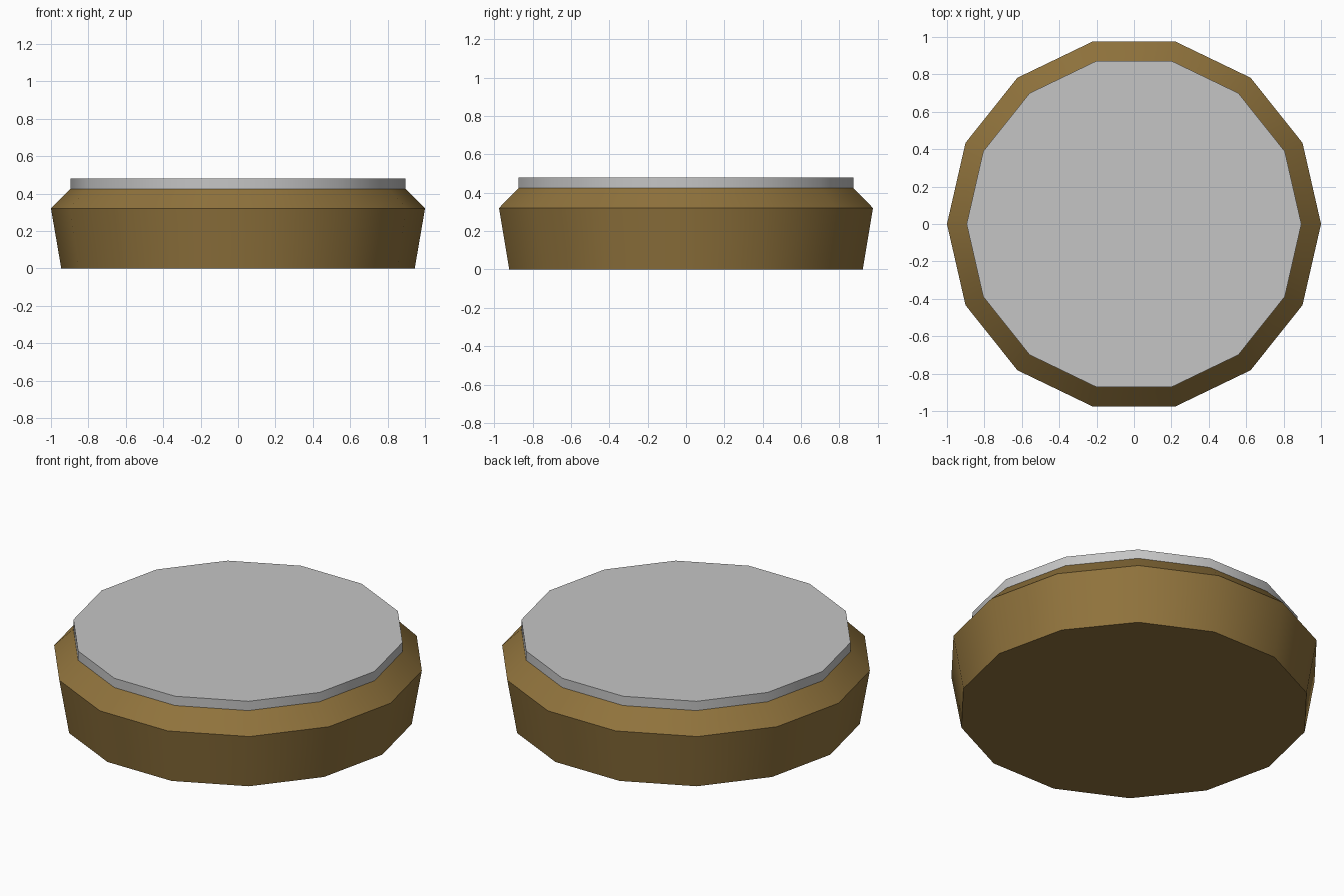
import bpy
import bmesh
from math import cos, sin, pi, radians

SIDES = 14

cube = bpy.data.objects.get("Cube")
if cube:
    bpy.data.objects.remove(cube, do_unlink=True)


def material(name, rgb):
    mat = bpy.data.materials.new(name)
    mat.use_nodes = True
    color = (*rgb, 1)
    mat.diffuse_color = color
    mat.node_tree.nodes["Principled BSDF"].inputs["Base Color"].default_value = color
    return mat


def turned_part(name, profile, mat):
    """Stack polygon rings given as (radius, height) and cap both ends."""
    bm = bmesh.new()
    angles = [2 * pi * i / SIDES for i in range(SIDES)]
    rings = [[bm.verts.new((r * cos(a), r * sin(a), z)) for a in angles]
             for r, z in profile]
    for low, high in zip(rings, rings[1:]):
        for i in range(SIDES):
            j = (i + 1) % SIDES
            bm.faces.new((low[i], low[j], high[j], high[i]))
    bm.faces.new(rings[0][::-1])
    bm.faces.new(rings[-1])
    mesh = bpy.data.meshes.new(name)
    bm.to_mesh(mesh)
    bm.free()
    mesh.materials.append(mat)
    obj = bpy.data.objects.new(name, mesh)
    bpy.context.collection.objects.link(obj)
    # Smooth around the wall, crisp at the rims
    bpy.ops.object.select_all(action="DESELECT")
    obj.select_set(True)
    bpy.context.view_layer.objects.active = obj
    bpy.ops.object.shade_smooth_by_angle(angle=radians(30))
    return obj


brown = material("brown", (0.28, 0.172, 0.046))
grey = material("light grey", (0.56, 0.56, 0.56))

# Flared body with a chamfered shoulder
turned_part("base_body", [(0.945, 0), (1.0, 0.32), (0.895, 0.425)], brown)

# Thin disc on top
turned_part("top_plate", [(0.895, 0.425), (0.895, 0.48)], grey)
